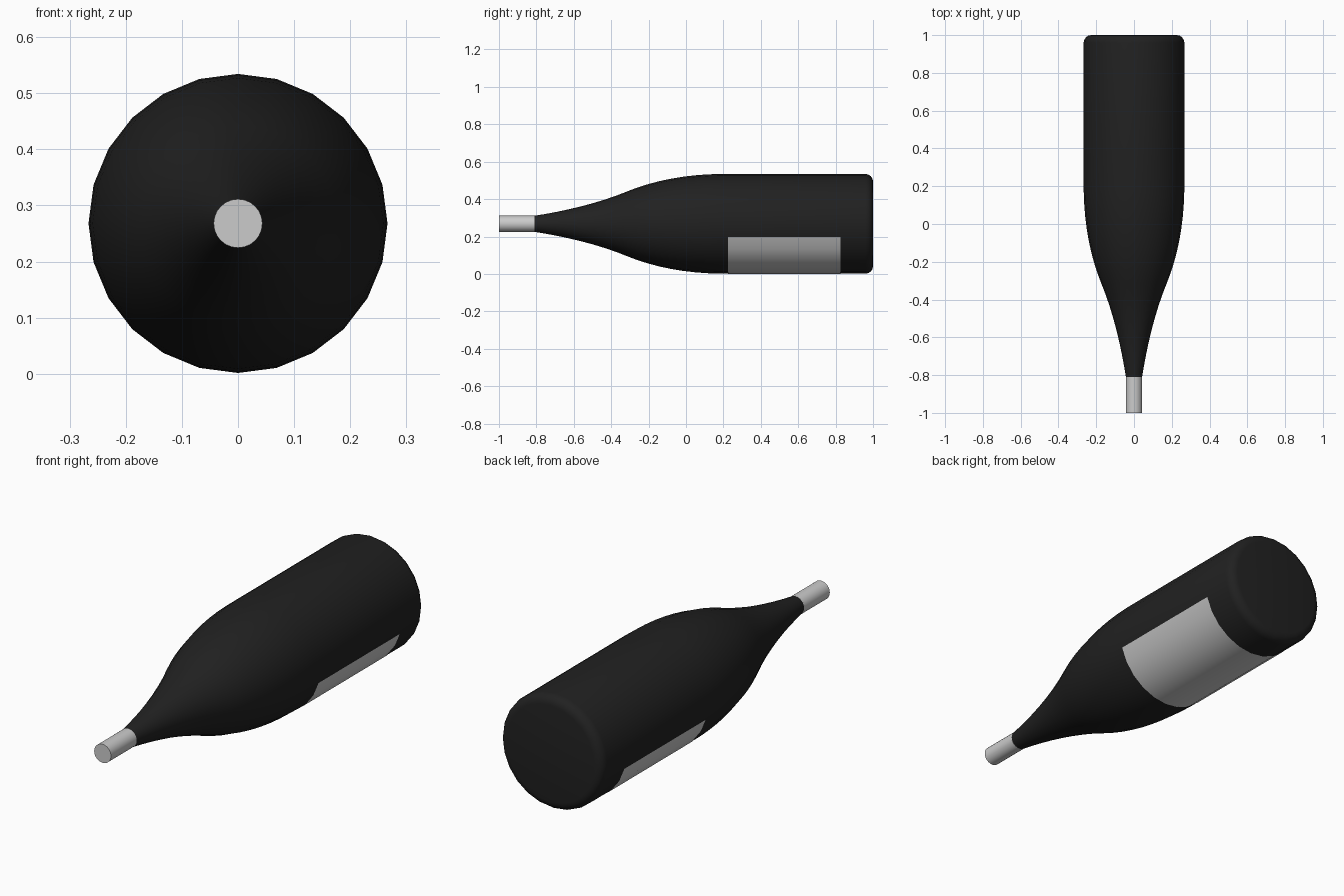
import bpy, bmesh, math

if "Cube" in bpy.data.objects:
    bpy.data.objects.remove(bpy.data.objects["Cube"])

AXIS_Z = 0.268
SIDES = 24


def bezier(p0, p1, p2, p3, n):
    pts = []
    for i in range(n + 1):
        t = i / n
        s = 1 - t
        pts.append(tuple(s**3 * a + 3 * s * s * t * b + 3 * s * t * t * c + t**3 * d
                         for a, b, c, d in zip(p0, p1, p2, p3)))
    return pts


def lathe(name, profile, first=0, count=SIDES, cap=True, color=None):
    """Sweep (y, radius) points around the lying axis over 'count' of 24 steps."""
    bm = bmesh.new()
    closed = count == SIDES
    rings = []
    for y, r in profile:
        ring = []
        for k in range(count if closed else count + 1):
            a = 2 * math.pi * (first + k) / SIDES
            ring.append(bm.verts.new((r * math.cos(a), y, AXIS_Z + r * math.sin(a))))
        rings.append(ring)
    for a, b in zip(rings, rings[1:]):
        for k in range(count):
            j = (k + 1) % len(a)
            bm.faces.new((a[k], a[j], b[j], b[k]))
    if cap:
        bm.faces.new(rings[0])
        bm.faces.new(rings[-1][::-1])
        bmesh.ops.recalc_face_normals(bm, faces=bm.faces)
    mesh = bpy.data.meshes.new(name)
    bm.to_mesh(mesh)
    bm.free()
    obj = bpy.data.objects.new(name, mesh)
    bpy.context.collection.objects.link(obj)
    if color:
        mat = bpy.data.materials.new(name + "_colour")
        mat.diffuse_color = color
        mat.use_nodes = True
        mat.node_tree.nodes["Principled BSDF"].inputs["Base Color"].default_value = mat.diffuse_color
        mesh.materials.append(mat)
    bpy.ops.object.select_all(action='DESELECT')
    bpy.context.view_layer.objects.active = obj
    obj.select_set(True)
    bpy.ops.object.shade_smooth_by_angle(angle=math.radians(35))
    return obj


# Glass: concave neck, convex shoulder, straight body, rounded base edge
R = 0.2665
neck = bezier((-0.81, 0.043), (-0.66, 0.066), (-0.47, 0.108), (-0.31, 0.175), 8)
shoulder = bezier((-0.31, 0.175), (-0.17, 0.232), (0.0, 0.264), (0.18, R), 8)
c = 0.04
base = [(1 - c + c * math.sin(math.radians(t)), R - c + c * math.cos(math.radians(t)))
        for t in (0, 22.5, 45, 67.5, 90)]
lathe("bottle_glass", neck + shoulder[1:] + base, color=(0.015, 0.015, 0.015, 1))

# Stopper in the neck opening
lathe("stopper", [(-1.0, 0.0435), (-0.81, 0.0435)])

# Label wrapped around the underside
lathe("label", [(0.225, 0.268), (0.825, 0.268)], first=13, count=10, cap=False)
